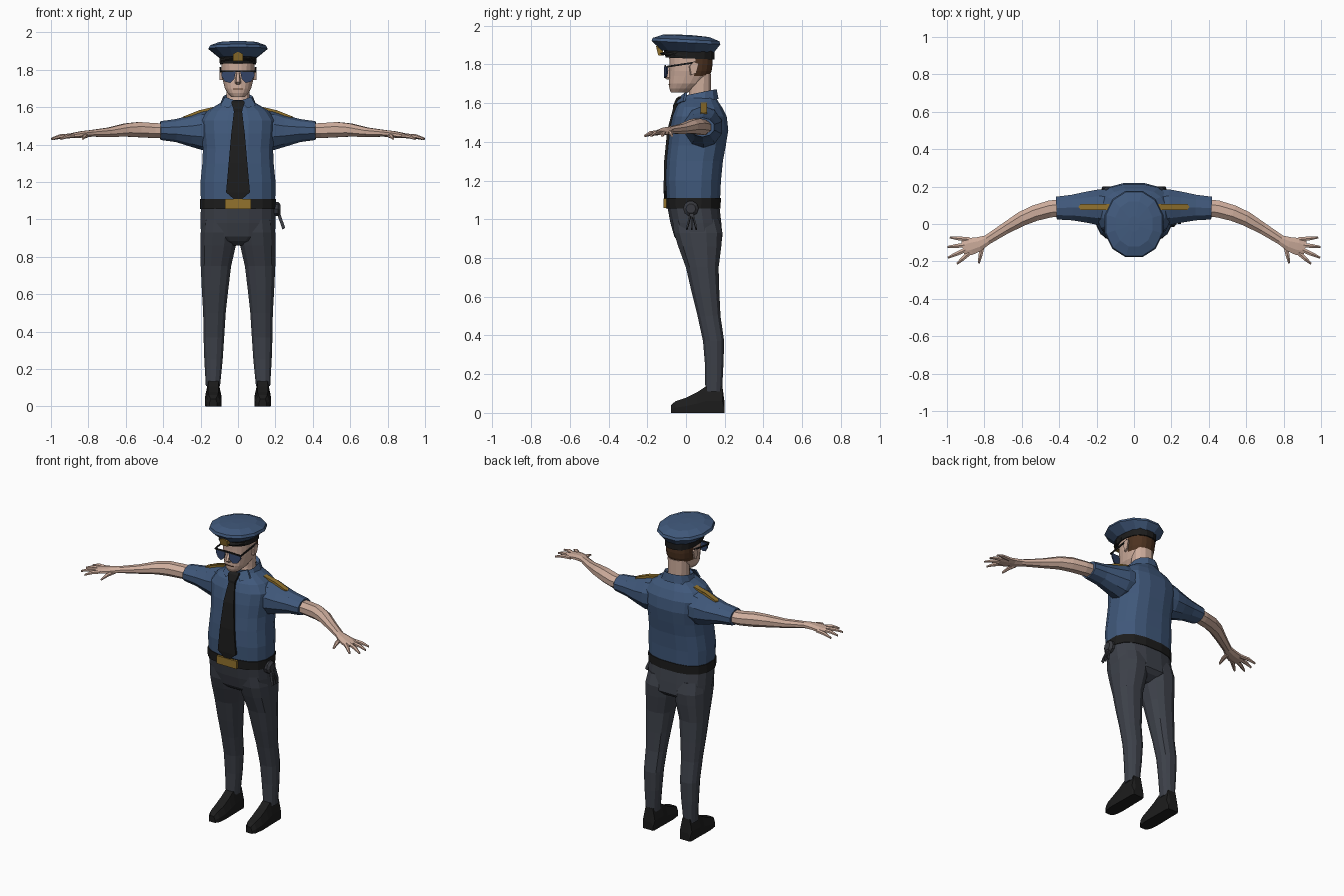
import bpy, bmesh, math
from mathutils import Vector


def mat(name, r, g, b):
    m = bpy.data.materials.new(name)
    m.diffuse_color = (r, g, b, 1)
    return m


BLUE = mat("shirt blue", .052, .100, .200)
PANTS = mat("charcoal cloth", .047, .053, .068)
SKIN = mat("skin", .62, .42, .335)
BLACK = mat("black leather", .012, .012, .012)
GOLD = mat("gold", .29, .17, .027)
HAIR = mat("brown hair", .075, .033, .015)
LENS = mat("lens blue", .035, .060, .140)
METAL = mat("dark metal", .04, .042, .05)


def loft(name, rings, *mats, caps=True, rule=None):
    """Skin a list of equal-length point rings."""
    bm = bmesh.new()
    rows = [[bm.verts.new(p) for p in r] for r in rings]
    n = len(rows[0])
    for a, b in zip(rows, rows[1:]):
        for i in range(n):
            j = (i + 1) % n
            bm.faces.new((a[i], a[j], b[j], b[i]))
    if caps:
        bm.faces.new(rows[0])
        bm.faces.new(rows[-1])
    bmesh.ops.recalc_face_normals(bm, faces=bm.faces)
    if rule:
        for f in bm.faces:
            f.material_index = rule(f.calc_center_median())
    me = bpy.data.meshes.new(name)
    bm.to_mesh(me)
    bm.free()
    for m in mats:
        me.materials.append(m)
    ob = bpy.data.objects.new(name, me)
    bpy.context.collection.objects.link(ob)
    return ob


def ring(z, hw, y0, y1, cx=0, n=16, e=2.3, tilt=0):
    """Horizontal rounded ring between y0 and y1; tilt raises the back."""
    pts, cy, ry = [], (y0 + y1) / 2, (y1 - y0) / 2
    for i in range(n):
        a = math.tau * (i + .5) / n
        c, s = math.cos(a), math.sin(a)
        k = math.cos(math.pi / n) ** .9
        x = math.copysign(abs(c) ** (2 / e), c) * hw / k
        y = math.copysign(abs(s) ** (2 / e), s) * ry / k
        pts.append((cx + x, cy + y, z + tilt * y))
    return pts


def stack(name, rows, *mats, caps=True, rule=None, **kw):
    return loft(name, [ring(*r, **kw) for r in rows], *mats, caps=caps, rule=rule)


def tube(name, pts, m, sx=1, n=8):
    """Limb along (x, y, z, half width, half height) stations."""
    rings = []
    for i, (x, y, z, w, h) in enumerate(pts):
        p, q = pts[max(i - 1, 0)], pts[min(i + 1, len(pts) - 1)]
        d = Vector((q[0] - p[0], q[1] - p[1], 0)).normalized()
        rings.append([(sx * (x - d.y * w * math.cos(a)), y + d.x * w * math.cos(a),
                       z + h * math.sin(a))
                      for a in (math.tau * (k + .5) / n for k in range(n))])
    return loft(name, rings, m)


def plate(name, outline, thick, m):
    """Outline of points, thickened by the given offset vector."""
    t = Vector(thick)
    return loft(name, [outline, [Vector(p) + t for p in outline]], m)


def box(name, x0, x1, y0, y1, z0, z1, m):
    return plate(name, [(x0, y0, z0), (x1, y0, z0), (x1, y0, z1), (x0, y0, z1)],
                 (0, y1 - y0, 0), m)


# Shirt body
stack("shirt", [(1.09, .198, -.098, .175), (1.2, .2, -.104, .18), (1.3, .19, -.1, .19),
                (1.38, .187, -.092, .205), (1.46, .195, -.084, .218), (1.53, .2, -.07, .21),
                (1.58, .165, -.05, .185), (1.61, .115, -.03, .165),
                (1.635, .075, .0, .15)], BLUE, e=2.6)
stack("collar", [(1.6, .1, -.045, .168), (1.655, .078, -.012, .158),
                 (1.64, .064, .01, .14)], BLUE, caps=False, n=12, tilt=.2)
# Belt, buckle and hips
stack("belt", [(1.055, .203, -.102, .178), (1.11, .203, -.104, .18)], BLACK, e=2.6)
box("buckle", -.07, .07, -.117, -.09, 1.057, 1.108, GOLD)
stack("hips", [(1.07, .198, -.097, .172), (.98, .2, -.08, .182), (.91, .197, -.06, .188),
               (.885, .14, -.04, .165), (.86, .04, 0, .12)], PANTS, e=2.6)

# Tie
loft("tie", [[(-w, y, z), (w, y, z), (w, y + .03, z), (-w, y + .03, z)] for z, w, y in
             [(1.1, .012, -.112), (1.145, .064, -.116), (1.3, .05, -.113), (1.46, .036, -.097),
              (1.575, .022, -.066), (1.59, .024, -.066), (1.625, .036, -.05),
              (1.635, .03, -.035)]], BLACK)

# Neck and head, with hair on the back faces
stack("neck", [(1.58, .066, .0, .14), (1.65, .062, .015, .13), (1.75, .064, .02, .13)],
      SKIN, n=12)
stack("head", [(1.655, .036, -.078, .01), (1.675, .055, -.086, .05), (1.70, .07, -.088, .09),
               (1.74, .08, -.086, .122), (1.765, .086, -.085, .132), (1.80, .089, -.085, .137),
               (1.86, .09, -.088, .138)], SKIN, HAIR, e=2.4, n=20,
      rule=lambda c: int(c.y > .06 and c.z > 1.745))
loft("nose", [[(-.008, -.08, 1.785), (.008, -.08, 1.785), (.006, -.092, 1.785),
               (-.006, -.092, 1.785)],
              [(-.019, -.08, 1.73), (.019, -.08, 1.73), (.009, -.115, 1.735),
               (-.009, -.115, 1.735)],
              [(-.012, -.08, 1.72), (.012, -.08, 1.72), (.006, -.1, 1.722),
               (-.006, -.1, 1.722)]], SKIN)
box("mouth", -.026, .026, -.0905, -.08, 1.694, 1.699, HAIR)

# Cap: crown, band, peak and badge
stack("cap_crown", [(1.865, .1, -.125, .142), (1.912, .157, -.178, .178),
                    (1.928, .15, -.172, .172), (1.947, .1, -.12, .12),
                    (1.952, .03, -.04, .04)], BLUE, n=12, e=2.1, tilt=-.05)
stack("cap_band", [(1.83, .096, -.105, .146), (1.88, .1, -.118, .146)], BLACK, n=16, tilt=-.04)
arc = [math.pi * (1 + k / 8) for k in range(9)]
peak = [[(r * math.cos(a) * .097, .0 + d * math.sin(a), z - .012 * math.sin(a) * s)
         for a in arc] for r, d, z, s in
        [(1, .1, 1.868, 0), (1.02, .142, 1.842, 1.4), (1.0, .136, 1.834, 1.4), (.97, .09, 1.85, 0)]]
loft("cap_peak", [[row[i] for row in peak] for i in range(9)], BLACK)
plate("cap_badge", [(-.026, -.143, 1.846), (.026, -.143, 1.846), (.027, -.153, 1.885),
                    (0, -.155, 1.896), (-.027, -.153, 1.885)], (0, .03, 0), GOLD)

# Sunglasses bridge
box("glasses_bridge", -.088, .088, -.112, -.104, 1.788, 1.796, BLACK)

for sx, side in ((1, "left"), (-1, "right")):
    # Sunglasses lens and temple, ear
    lens = [(.012, 1.79), (.086, 1.79), (.088, 1.765), (.07, 1.737), (.042, 1.73), (.02, 1.75)]
    plate(side + "_lens", [(sx * x, -.114 + .3 * max(x - .04, 0), z) for x, z in lens],
          (0, .008, 0), LENS)
    plate(side + "_temple", [(sx * .088, -.1, 1.783), (sx * .088, -.1, 1.792),
                             (sx * .092, .05, 1.815), (sx * .092, .05, 1.806)],
          (sx * .006, 0, 0), BLACK)
    plate(side + "_ear", [(sx * .08, .02, 1.745), (sx * .08, .012, 1.79), (sx * .082, .03, 1.812),
                          (sx * .082, .058, 1.805), (sx * .08, .045, 1.755)],
          (sx * .018, .008, 0), SKIN)
    # Collar point
    plate(side + "_collar_point", [(sx * .012, -.03, 1.635), (sx * .07, -.005, 1.655),
                                   (sx * .095, -.015, 1.61), (sx * .05, -.055, 1.595)],
          (0, .012, 0), BLUE)

    # Sleeve and shoulder strap
    tube(side + "_sleeve", [(.1, .085, 1.485, .105, .11), (.19, .09, 1.475, .1, .105),
                            (.25, .09, 1.473, .088, .085), (.33, .088, 1.475, .072, .062),
                            (.415, .085, 1.475, .064, .05)], BLUE, sx, 10)
    plate(side + "_shoulder_strap",
          [(sx * x, y, z) for x, y, z in
           [(.13, .075, 1.602), (.13, .108, 1.602), (.21, .108, 1.583), (.285, .108, 1.553),
            (.297, .091, 1.547), (.285, .075, 1.553), (.21, .075, 1.583)]],
          (0, 0, -.03), GOLD)

    # Arm, palm and fingers
    tube(side + "_arm", [(.36, .09, 1.475, .05, .04), (.45, .08, 1.475, .049, .043),
                         (.53, .058, 1.48, .046, .044), (.6, .028, 1.478, .042, .038),
                         (.69, -.025, 1.466, .033, .027), (.785, -.085, 1.46, .028, .019),
                         (.83, -.107, 1.455, .041, .019), (.875, -.12, 1.449, .05, .016),
                         (.915, -.13, 1.445, .04, .011)], SKIN, sx)
    for i, (x0, y0, x1, y1) in enumerate([(.88, -.083, .985, -.072), (.9, -.112, .998, -.123),
                                          (.9, -.138, .995, -.18), (.88, -.155, .947, -.213),
                                          (.81, -.115, .83, -.21)]):
        xm, ym = x0 * .45 + x1 * .55, y0 * .45 + y1 * .55
        tube(f"{side}_finger_{i + 1}", [(x0, y0, 1.447, .014, .012), (xm, ym, 1.444, .012, .011),
                                        (x1, y1, 1.431, .006, .006)], SKIN, sx, 6)

    # Trouser leg: height, inner x, outer x, front y, back y
    stack(side + "_leg",
          [(z, (b - a) / 2, y0, y1, sx * (a + b) / 2) for z, a, b, y0, y1 in
           [(.11, .096, .172, .1, .186), (.25, .082, .18, .098, .193), (.37, .074, .184, .088, .197),
            (.5, .066, .186, .06, .178), (.62, .053, .193, .03, .172), (.75, .037, .199, .0, .168),
            (.86, .012, .2, -.04, .182), (.93, .003, .199, -.062, .188),
            (1.0, .003, .19, -.07, .17)]], PANTS, n=12, e=2.4)

    # Shoe, lofted from toe to heel
    loft(side + "_shoe",
         [[(sx * .132 + u * w, y, v * h) for u, v in
           [(-1, 0), (1, 0), (1.04, .45), (.65, 1), (-.65, 1), (-1.04, .45)]]
          for y, w, h in [(-.077, .02, .04), (-.055, .036, .06), (0, .043, .078),
                          (.06, .042, .108), (.1, .041, .135), (.188, .04, .135),
                          (.2, .035, .05)]], BLACK)

# Cuffs pouch with dangling strands on the left hip
loft("cuff_pouch", [[(x, .025 + r * math.cos(k * math.tau / 10),
                      1.055 + r * math.sin(k * math.tau / 10)) for k in range(10)]
                    for x, r in [(.19, .04), (.215, .04), (.228, .025)]], METAL)
for i, y in enumerate((.0, .025, .05)):
    plate(f"cuff_strand_{i + 1}", [(.205, .025, 1.04), (.22, .025, 1.05),
                                   (.252, y, .955), (.238, y, .945)], (0, .008, 0), METAL)
